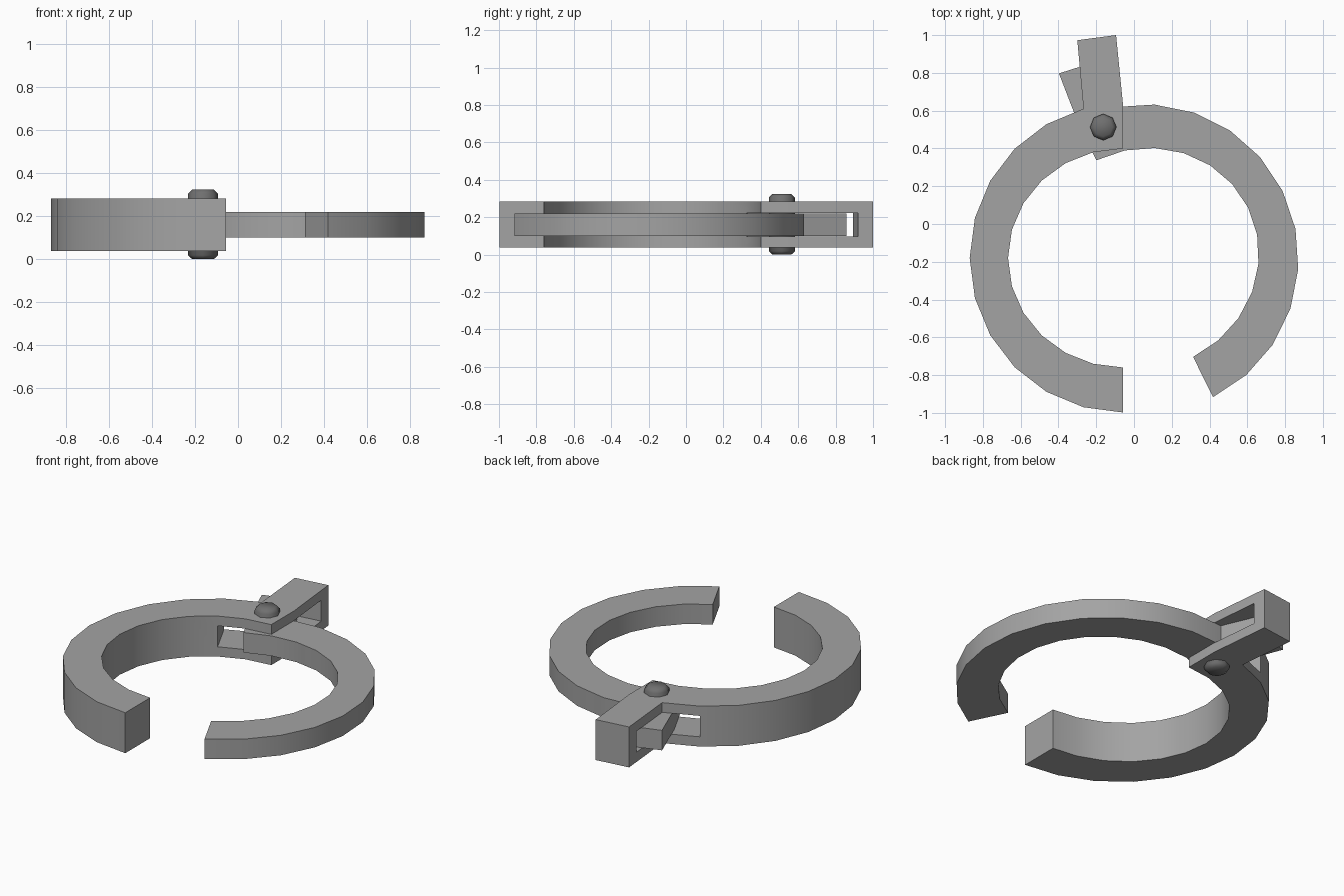
import bpy, bmesh, math
from mathutils import Matrix, Vector

if "Cube" in bpy.data.objects:
    bpy.data.objects.remove(bpy.data.objects["Cube"])


def material(name, value):
    mat = bpy.data.materials.new(name)
    mat.diffuse_color = (value, value, value, 1)
    mat.use_nodes = True
    mat.node_tree.nodes["Principled BSDF"].inputs["Base Color"].default_value = mat.diffuse_color
    return mat


STEEL = material("steel", 0.37)
DARK_STEEL = material("dark_steel", 0.16)


def shade(ob, angle=30):
    bpy.ops.object.select_all(action='DESELECT')
    bpy.context.view_layer.objects.active = ob
    ob.select_set(True)
    bpy.ops.object.shade_smooth_by_angle(angle=math.radians(angle))


def make_object(name, bm, mat, angle=30):
    bmesh.ops.recalc_face_normals(bm, faces=bm.faces[:])
    mesh = bpy.data.meshes.new(name)
    bm.to_mesh(mesh)
    bm.free()
    mesh.materials.append(mat)
    ob = bpy.data.objects.new(name, mesh)
    bpy.context.collection.objects.link(ob)
    shade(ob, angle)
    return ob


def prism(name, points, z0, z1, matrix):
    bm = bmesh.new()
    face = bm.faces.new([bm.verts.new(matrix @ Vector((x, y, z0))) for x, y in points])
    top = bmesh.ops.extrude_face_region(bm, geom=[face])
    verts = [v for v in top['geom'] if isinstance(v, bmesh.types.BMVert)]
    bmesh.ops.translate(bm, verts=verts, vec=(0, 0, z1 - z0))
    return make_object(name, bm, STEEL)


def arc(rx, ry, steps):
    # 15 degree steps, clockwise from the bottom
    return [(-rx * math.sin(math.radians(15 * k)), -ry * math.cos(math.radians(15 * k)))
            for k in steps]


def jaw_profile(tip):
    return arc(0.813, 0.818, range(12)) + tip + [(0, 0.80)] + arc(0.61, 0.58, range(12, -1, -1))


# thick jaw with its lever
left_frame = Matrix.Translation((-0.057, -0.18, 0))
outer_jaw = prism("outer_jaw", jaw_profile([(-0.243, 1.153), (-0.038, 1.18)]),
                  0.038, 0.283, left_frame)

# slot through the hinge and lever
slot = prism("slot_cutter", [(-0.255, 0.40), (-0.455, 0.808), (-0.455, 1.045),
                             (0.1, 1.118), (0.1, 0.40)], 0.097, 0.224, left_frame)
slot.hide_render = True
mod = outer_jaw.modifiers.new("slot", 'BOOLEAN')
mod.operation = 'DIFFERENCE'
mod.solver = 'EXACT'
mod.object = slot
bpy.context.view_layer.objects.active = outer_jaw
bpy.ops.object.modifier_apply(modifier=mod.name)
bpy.data.objects.remove(slot)

# tidy slivers where the slot meets ring corners
bm = bmesh.new()
bm.from_mesh(outer_jaw.data)
bmesh.ops.remove_doubles(bm, verts=bm.verts[:], dist=0.008)
bm.to_mesh(outer_jaw.data)
bm.free()
shade(outer_jaw)

# thin jaw: mirrored, swung open
right_frame = (Matrix.Translation((0.057, -0.183, 0)) @ Matrix.Rotation(math.radians(26.2), 4, 'Z')
               @ Matrix.Scale(-1, 4, (1, 0, 0)))
prism("inner_jaw", jaw_profile([(-0.225, 1.05), (-0.025, 1.08)]), 0.10, 0.221, right_frame)

# hinge pin with chamfered ends
bm = bmesh.new()
rings = [[bm.verts.new((-0.163 + r * math.cos(i * math.pi / 4),
                        0.513 + r * math.sin(i * math.pi / 4), z)) for i in range(8)]
         for r, z in [(0.05, 0), (0.07, 0.019), (0.07, 0.305), (0.05, 0.325)]]
for a, b in zip(rings, rings[1:]):
    for i in range(8):
        j = (i + 1) % 8
        bm.faces.new((a[i], a[j], b[j], b[i]))
bm.faces.new(rings[0][::-1])
bm.faces.new(rings[-1])
make_object("hinge_pin", bm, DARK_STEEL, 60)
